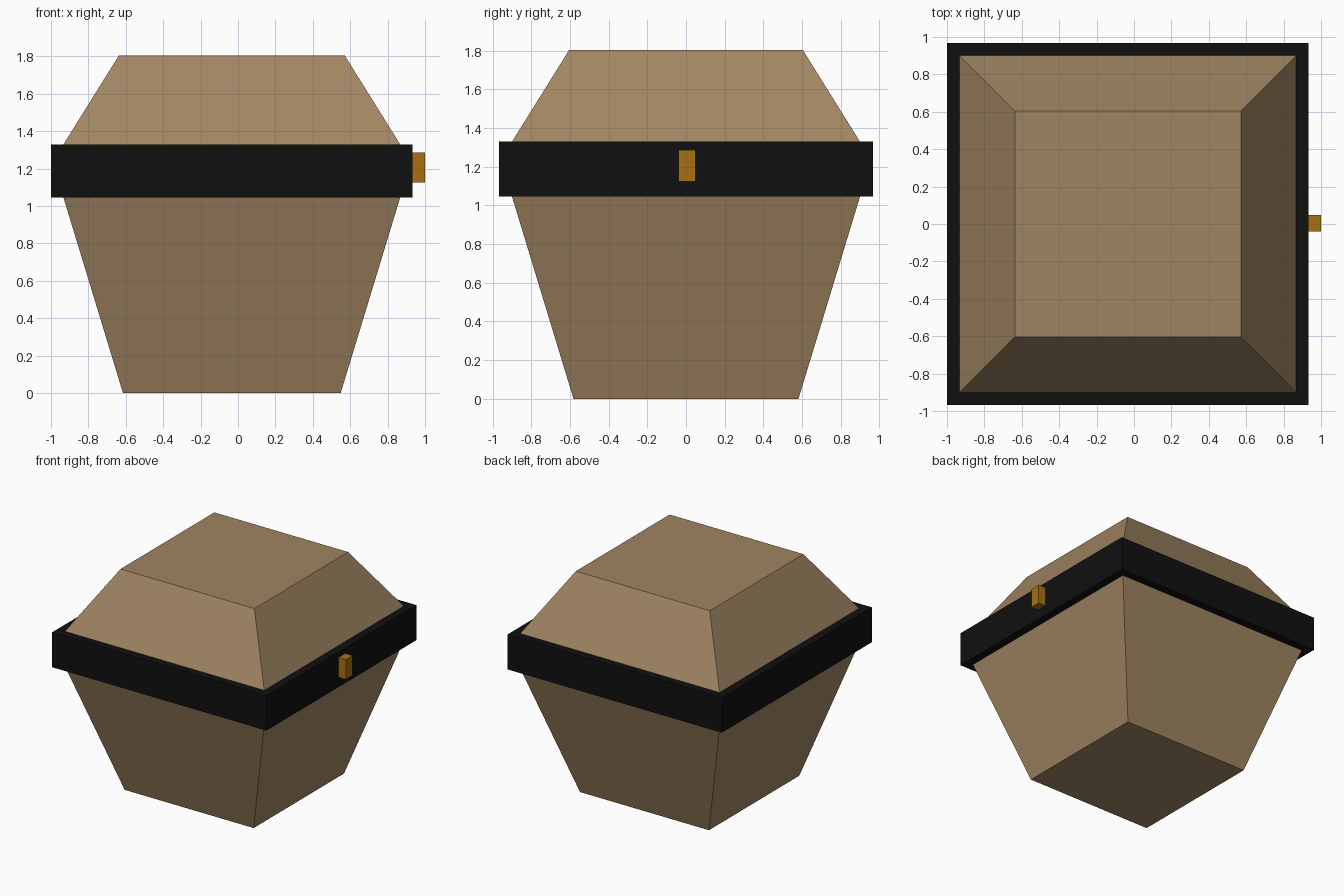
import bpy, bmesh

if "Cube" in bpy.data.objects:
    bpy.data.objects.remove(bpy.data.objects["Cube"])

CX = -0.033  # chest centre in x; the latch sticks out to x = 1


def material(name, rgb):
    m = bpy.data.materials.new(name)
    m.diffuse_color = (*rgb, 1.0)
    m.use_nodes = True
    m.node_tree.nodes["Principled BSDF"].inputs["Base Color"].default_value = m.diffuse_color
    return m


def block(name, mat, cx, cy, z0, z1, bottom, top):
    """Box or square frustum; bottom and top are (half x, half y)."""
    bm = bmesh.new()
    bmesh.ops.create_cube(bm, size=2)
    for v in bm.verts:
        hx, hy = top if v.co.z > 0 else bottom
        v.co = (cx + v.co.x * hx, cy + v.co.y * hy, z1 if v.co.z > 0 else z0)
    mesh = bpy.data.meshes.new(name)
    bm.to_mesh(mesh)
    bm.free()
    mesh.materials.append(mat)
    obj = bpy.data.objects.new(name, mesh)
    bpy.context.collection.objects.link(obj)
    return obj


wood = material("brown wood", (0.352, 0.235, 0.122))
black = material("black band", (0.005, 0.005, 0.005))
gold = material("dark gold", (0.39, 0.165, 0.006))

# Tapered chest body and lid
block("body", wood, CX, 0, 0, 1.045, (0.582, 0.582), (0.9, 0.9))
block("lid", wood, CX, 0, 1.33, 1.805, (0.9, 0.9), (0.604, 0.604))

# Band around the seam
block("band", black, CX, 0, 1.045, 1.33, (0.967, 0.967), (0.967, 0.967))

# Latch on the right side
block("latch", gold, 0.965, 0.005, 1.125, 1.287, (0.035, 0.044), (0.035, 0.044))
